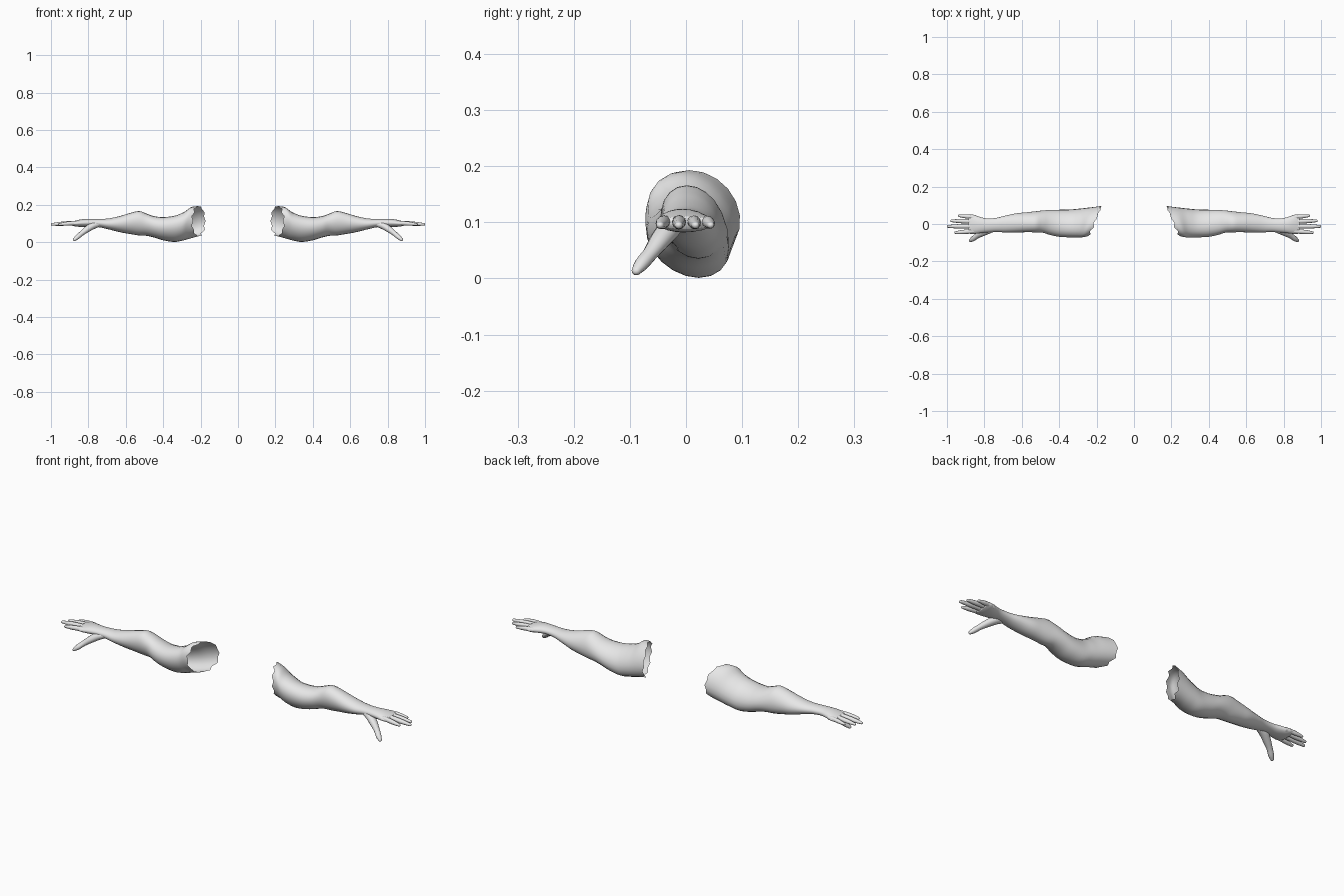
import bpy, bmesh, math, random
from mathutils import Vector

if "Cube" in bpy.data.objects:
    bpy.data.objects.remove(bpy.data.objects["Cube"])

random.seed(4)
SIDES = 20

skin = bpy.data.materials.new("light grey")
skin.diffuse_color = (0.8, 0.8, 0.8, 1)
skin.use_nodes = True
skin.node_tree.nodes["Principled BSDF"].inputs["Base Color"].default_value = skin.diffuse_color


def catmull(rows, steps):
    """Smooth interpolation through rows of numbers."""
    out = []
    for i in range(len(rows) - 1):
        a, b = rows[max(i - 1, 0)], rows[i]
        c, d = rows[i + 1], rows[min(i + 2, len(rows) - 1)]
        for s in range(steps):
            t = s / steps
            out.append([0.5 * (2 * q + (r - p) * t + (2 * p - 5 * q + 4 * r - w) * t * t
                               + (3 * q - p - 3 * r + w) * t ** 3)
                        for p, q, r, w in zip(a, b, c, d)])
    out.append(list(rows[-1]))
    return out


def loft(name, rings):
    """Skin a list of rings, leave the start open, close the end, mirror in x."""
    bm = bmesh.new()
    loops = [[bm.verts.new(p) for p in ring] for ring in rings]
    for a, b in zip(loops, loops[1:]):
        n = len(a)
        for i in range(n):
            bm.faces.new((a[i], a[(i + 1) % n], b[(i + 1) % n], b[i]))
    bm.faces.new(loops[-1])
    bmesh.ops.recalc_face_normals(bm, faces=bm.faces[:])
    mesh = bpy.data.meshes.new(name)
    bm.to_mesh(mesh)
    bm.free()
    mesh.materials.append(skin)
    ob = bpy.data.objects.new(name, mesh)
    bpy.context.collection.objects.link(ob)
    ob.modifiers.new("mirror", "MIRROR").use_mirror_merge = False
    mesh.polygons.foreach_set("use_smooth", [True] * len(mesh.polygons))
    return ob


def tube(name, path, flat=1.0, sides=12):
    """Tapered digit along points (x, y, z, radius) with a rounded tip."""
    rows = catmull(path, 4)
    tip, prev = Vector(rows[-1][:3]), Vector(rows[-2][:3])
    d, r = (tip - prev).normalized(), rows[-1][3]
    for k in (0.45, 0.8, 0.98):
        rows.append([*(tip + d * r * k), r * math.sqrt(1 - k * k)])
    rings = []
    for i, row in enumerate(rows):
        t = Vector(rows[min(i + 1, len(rows) - 1)][:3]) - Vector(rows[max(i - 1, 0)][:3])
        side = Vector((0, 0, 1)).cross(t).normalized()
        up = t.cross(side).normalized()
        rings.append([Vector(row[:3]) + row[3] * (math.cos(a) * side + flat * math.sin(a) * up)
                      for a in (math.tau * j / sides for j in range(sides))])
    return loft(name, rings)


# Arm and palm sections: x, y front, y back, z bottom, z top, backward lean of the underside
sections = [
    (0.21, -0.065, 0.096, 0.032, 0.193, 0.010),
    (0.25, -0.068, 0.087, 0.021, 0.187, 0.018),
    (0.29, -0.070, 0.080, 0.010, 0.160, 0.020),
    (0.34, -0.069, 0.075, 0.001, 0.141, 0.020),
    (0.40, -0.067, 0.075, 0.010, 0.134, 0.015),
    (0.45, -0.058, 0.075, 0.025, 0.139, 0.010),
    (0.49, -0.046, 0.072, 0.034, 0.153, 0.010),
    (0.53, -0.044, 0.067, 0.036, 0.166, 0.010),
    (0.58, -0.044, 0.062, 0.044, 0.155, 0.008),
    (0.63, -0.045, 0.057, 0.053, 0.140, 0.005),
    (0.69, -0.045, 0.044, 0.068, 0.127, 0),
    (0.74, -0.042, 0.032, 0.079, 0.124, 0),
    (0.79, -0.045, 0.030, 0.083, 0.124, 0),
    (0.83, -0.050, 0.040, 0.082, 0.123, 0),
    (0.865, -0.054, 0.051, 0.083, 0.116, 0),
    (0.885, -0.050, 0.048, 0.088, 0.110, 0),
]
rings = []
for k, (x, y0, y1, z0, z1, lean) in enumerate(catmull(sections, 4)):
    fade = max(0.0, 1 - (x - 0.21) / 0.09)
    ring = []
    for i in range(SIDES):
        a = math.tau * i / SIDES
        c, s = math.cos(a), math.sin(a)
        # slanted shoulder opening with a ragged rim
        px = x - 0.034 * c * fade
        if k == 0:
            px += random.uniform(0.003, 0.012) * (1 if i % 2 else -0.6)
        ring.append(((px), (y0 + y1) / 2 + (y1 - y0) / 2 * c - lean * s,
                     (z0 + z1) / 2 + (z1 - z0) / 2 * s))
    rings.append(ring)
loft("arm", rings)

# Fingers: base y, tip y, tip x, radius
fingers = {
    "index_finger": (-0.037, -0.046, 0.960, 0.0125),
    "middle_finger": (-0.012, -0.013, 1.000, 0.0130),
    "ring_finger": (0.013, 0.017, 0.982, 0.0125),
    "little_finger": (0.036, 0.044, 0.942, 0.0115),
}
for name, (yb, yt, xt, r) in fingers.items():
    x0, end = 0.845, xt - 0.0065
    path = []
    for t, z, f in ((0, 0.101, 1), (0.35, 0.101, 0.95), (0.6, 0.099, 0.92),
                    (0.8, 0.097, 0.78), (1, 0.095, 0.55)):
        path.append((x0 + (end - x0) * t, yb + (yt - yb) * t, z, r * f))
    tube(name, path, 0.95)

# Thumb
tube("thumb", [(0.735, -0.020, 0.100, 0.016), (0.775, -0.030, 0.088, 0.021),
               (0.808, -0.046, 0.068, 0.019), (0.838, -0.063, 0.045, 0.0145),
               (0.860, -0.079, 0.026, 0.0135), (0.874, -0.088, 0.014, 0.009)], 0.9)
